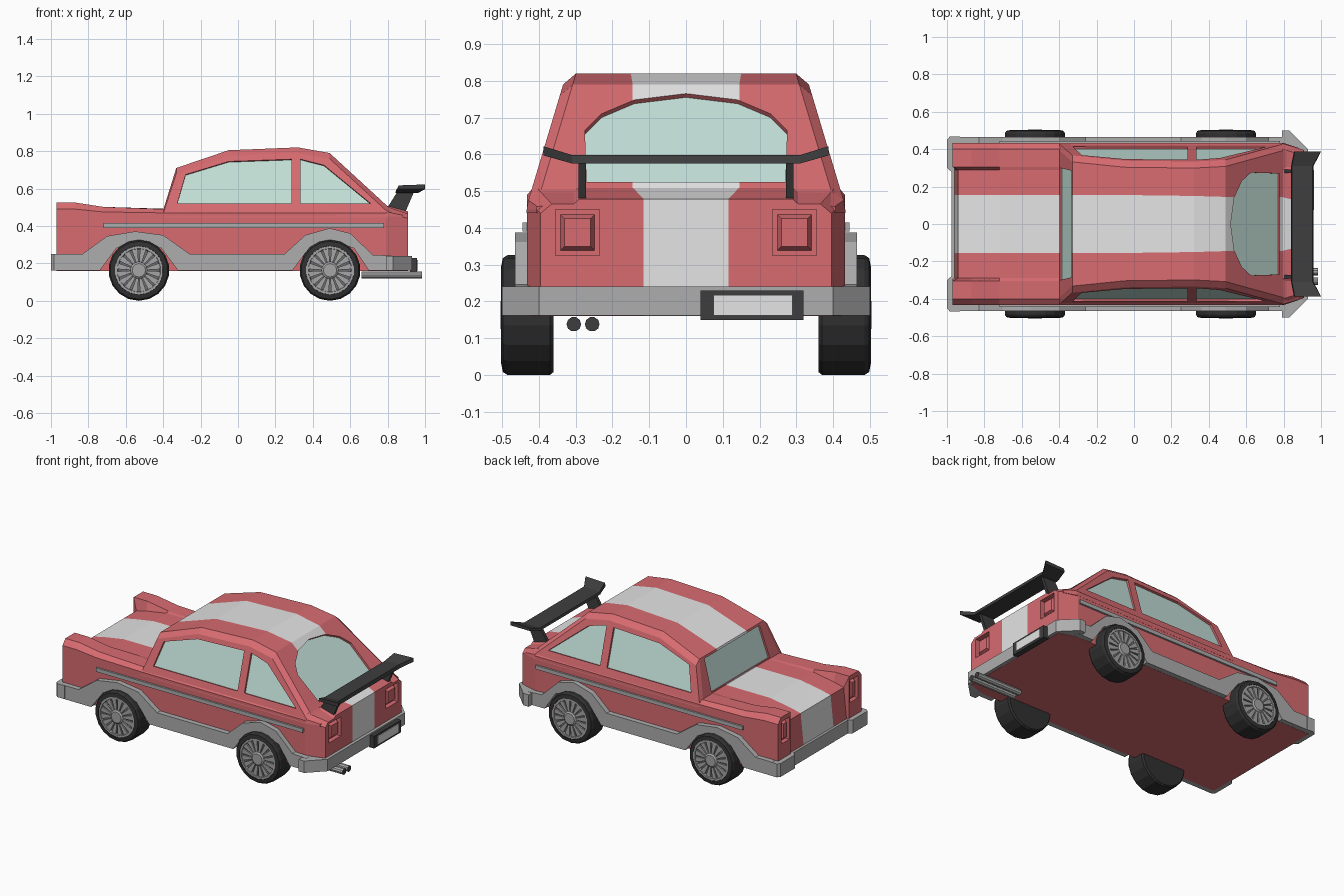
import bpy, bmesh, math
from mathutils import Vector

if "Cube" in bpy.data.objects:
    bpy.data.objects.remove(bpy.data.objects["Cube"])

COLOURS = [("body_red", (.68, .147, .163)), ("stripe_light_grey", (.78, .78, .78)),
           ("glass_teal", (.55, .75, .69)), ("trim_grey", (.42, .42, .42)),
           ("rim_grey", (.38, .38, .38)), ("rim_dark", (.15, .15, .15)),
           ("charcoal", (.048, .048, .048)), ("tyre_black", (.03, .03, .03))]
MATS = []
for n, c in COLOURS:
    m = bpy.data.materials.new(n)
    m.diffuse_color = (*c, 1)
    m.use_nodes = True
    m.node_tree.nodes["Principled BSDF"].inputs["Base Color"].default_value = m.diffuse_color
    MATS.append(m)
RED, STRIPE, GLASS, TRIM, RIM, RIMDARK, CHAR, TYRE = range(8)


def build(name, verts, faces, mat):
    """mat is one palette index or a list with one index per face"""
    bm = bmesh.new()
    vs = [bm.verts.new(v) for v in verts]
    for i, f in enumerate(faces):
        face = bm.faces.new([vs[k] for k in f])
        face.material_index = mat if isinstance(mat, int) else mat[i]
    bmesh.ops.recalc_face_normals(bm, faces=bm.faces)
    if bm.calc_volume(signed=True) < 0:
        bmesh.ops.reverse_faces(bm, faces=bm.faces)
    me = bpy.data.meshes.new(name)
    bm.to_mesh(me)
    bm.free()
    for m in MATS:
        me.materials.append(m)
    ob = bpy.data.objects.new(name, me)
    bpy.context.collection.objects.link(ob)
    return ob


def prism(name, a, b, mat, cap_mat=None):
    """solid between two matching rings; cap_mat colours the b end"""
    n = len(a)
    faces = [(i, (i + 1) % n, n + (i + 1) % n, n + i) for i in range(n)]
    faces += [tuple(range(n)), tuple(range(n, 2 * n))]
    mats = [mat] * (n + 1) + [mat if cap_mat is None else cap_mat]
    return build(name, list(a) + list(b), faces, mats)


def box(name, x, y, z, mat):
    ring = [(x[0], y[0]), (x[1], y[0]), (x[1], y[1]), (x[0], y[1])]
    return prism(name, [(*p, z[0]) for p in ring], [(*p, z[1]) for p in ring], mat)


def loft(name, stations, zbot):
    """stations: (x, half chain of (y, z) from stripe edge outward)"""
    verts, faces, mats = [], [], []
    for x, half in stations:
        chain = [(-y, z) for y, z in reversed(half)] + list(half)
        verts += [(x, y, z) for y, z in chain] + [(x, y, zbot) for y, z in chain]
    n = 2 * len(stations[0][1])
    w, mid, last = 2 * n, n // 2 - 1, len(stations) - 1
    for s in range(last):
        p, q = s * w, (s + 1) * w
        for k in range(n - 1):
            faces += [(p + k, p + k + 1, q + k + 1, q + k),
                      (p + n + k, p + n + k + 1, q + n + k + 1, q + n + k)]
            mats += [STRIPE if k == mid else RED, RED]
        for k in (0, n - 1):
            faces.append((p + k, q + k, q + n + k, p + n + k))
            mats.append(RED)
    for p in (0, last * w):
        for k in range(n - 1):
            faces.append((p + k, p + k + 1, p + n + k + 1, p + n + k))
            mats.append(STRIPE if k == mid else RED)
    return build(name, verts, faces, mats)


def cutter(pts, normal, depth, mat):
    n = Vector(normal).normalized()
    return prism("cutter", [Vector(p) + n * .1 for p in pts],
                 [Vector(p) - n * depth for p in pts], RED, mat)


def carve(ob, cutters):
    for c in cutters:
        m = ob.modifiers.new("cut", 'BOOLEAN')
        m.operation, m.solver, m.object = 'DIFFERENCE', 'EXACT', c
    dg = bpy.context.evaluated_depsgraph_get()
    dg.update()
    me = bpy.data.meshes.new_from_object(ob.evaluated_get(dg))
    ob.modifiers.clear()
    ob.data = me
    for c in cutters:
        bpy.data.objects.remove(c)


# lower body: x, stripe half width, side half width, hood z, fender z, shoulder z
rows = [(-.97, .155, .432, .45, .525, .49), (-.87, .155, .432, .467, .525, .49),
        (-.72, .155, .432, .492, .502, .475), (-.40, .155, .432, .492, .49, .47),
        (.79, .145, .432, .51, .505, .47), (.91, .115, .395, .478, .465, .44)]
body = loft("lower_body", [(x, [(s, c), (.29, c), (.305, f), (w - .03, f), (w, sh)])
                           for x, s, w, c, f, sh in rows], .16)
for v in body.data.vertices:                      # nose leans back between the fenders
    if v.co.x < -.96 and abs(v.co.y) < .3 and v.co.z > .3:
        v.co.x += .03


# cabin
def side_y(z):
    return .43 - .3 * (z - .47)


cab = []
for x, zt, s, k in [(-.40, .485, .155, 1), (-.33, .71, .155, 1), (-.05, .805, .155, 1),
                    (.32, .82, .15, 1), (.49, .79, .145, 1), (.80, .505, .145, 1),
                    (.88, .462, .12, .94)]:
    ze = max(zt - .03, .465) if zt > .47 else .458
    e = min(side_y(ze), .43) * k
    cab.append((x, [(s, zt), (e - .035, zt), (e, ze), (.433 * k, .45)]))
cabin = loft("cabin", cab, .44)

# recessed windows
door = [(-.325, .52), (-.28, .675), (-.05, .745), (.285, .757), (.285, .52)]
quarter = [(.335, .52), (.335, .757), (.46, .725), (.71, .52)]
cuts = []
for s in (1, -1):
    for poly in (door, quarter):
        cuts.append(cutter([(x, s * side_y(z), z) for x, z in poly], (0, s, .3), .014, GLASS))
screen = [(-.30, .498), (.30, .498), (.285, .697), (-.285, .697)]
cuts.append(cutter([(-.40 + .07 * (z - .485) / .225, y, z) for y, z in screen],
                   (-.225, 0, .07), .012, GLASS))
arch = [(.27, .525), (.275, .665), (.23, .71), (.14, .748), (0, .765)]
arch += [(-y, z) for y, z in reversed(arch[:-1])]
cuts.append(cutter([(.49 + .31 * (.79 - z) / .285, y, z) for y, z in arch],
                   (.285, 0, .31), .014, GLASS))
carve(cabin, cuts)

# lamp recesses with raised lenses
lamps = []
LAMPS = [("tail_lamp", .91, 1, .235, .355, .325, .45), ("head_lamp", -.97, -1, .315, .395, .35, .495)]
for s in (1, -1):
    for _, x, d, y0, y1, z0, z1 in LAMPS:
        ring = [(x, s * y, z) for y, z in ((y0, z0), (y1, z0), (y1, z1), (y0, z1))]
        lamps.append(cutter(ring, (d, 0, 0), .03, RED))
carve(body, lamps)
for s in (1, -1):
    for nm, x, d, y0, y1, z0, z1 in LAMPS:
        base, tip = [[(y0 + g, z0 + g), (y1 - g, z0 + g), (y1 - g, z1 - g), (y0 + g, z1 - g)]
                     for g in (.012, .025)]
        prism(nm, [(x - d * .035, s * y, z) for y, z in base],
              [(x - d * .004, s * y, z) for y, z in tip], RED)

# side skirts with wheel arches, and side mouldings
skirt = [(-.95, .16), (-.95, .25), (-.83, .25), (-.70, .345), (-.55, .37), (-.40, .35),
         (-.26, .25), (.25, .25), (.36, .35), (.49, .387), (.60, .36), (.72, .245), (.82, .24),
         (.82, .16), (.70, .16), (.62, .28), (.49, .32), (.38, .28), (.29, .16),
         (-.32, .16), (-.41, .28), (-.53, .315), (-.65, .28), (-.74, .16)]
for s in (1, -1):
    prism("side_skirt", [(x, s * .42, z + .001) for x, z in skirt],
          [(x, s * .465, z + .001) for x, z in skirt], TRIM)
    box("side_moulding", (-.72, .78), sorted((s * .425, s * .444)), (.39, .415), TRIM)

# bumpers from plan outlines
front = [(-.93, .467), (-.985, .467), (-1, .45), (-1, .30), (-.977, .28)]
rear = [(.79, .465), (.79, .50), (.83, .50), (.93, .40)]
for nm, half, z in (("front_bumper", front, .25), ("rear_bumper", rear, .24)):
    ring = half + [(x, -y) for x, y in reversed(half)]
    prism(nm, [(*p, .162) for p in ring], [(*p, z) for p in ring], TRIM)

# number plate and exhausts
box("plate_frame", (.92, .958), (.04, .32), (.15, .23), CHAR)
box("plate", (.955, .963), (.075, .29), (.162, .218), STRIPE)
for y in (-.305, -.255):
    ring = [(y + .02 * math.cos(a), .138 + .02 * math.sin(a))
            for a in (i * math.tau / 10 for i in range(10))]
    prism("exhaust", [(.66, *p) for p in ring], [(.985, *p) for p in ring], TRIM, CHAR)


# wheels
def lathe(name, prof, cx, s, mat, seg=18):
    cz, n = .163, len(prof)
    verts = [(cx + r * math.sin(i * math.tau / seg), s * y, cz - r * math.cos(i * math.tau / seg))
             for r, y in prof for i in range(seg)]
    faces = [(j * seg + i, j * seg + (i + 1) % seg, (j + 1) * seg + (i + 1) % seg, (j + 1) * seg + i)
             for j in range(n - 1) for i in range(seg)]
    faces += [tuple(range(seg)), tuple(range((n - 1) * seg, n * seg))]
    build(name, verts, faces, mat)


for cx in (-.53, .492):
    for s in (1, -1):
        lathe("tyre", [(.155, .36), (.163, .37), (.163, .485), (.155, .498), (.13, .503), (.124, .485)],
              cx, s, TYRE)
        lathe("wheel_disc", [(.127, .47), (.127, .488)], cx, s, RIMDARK)
        lathe("rim_ring", [(.13, .485), (.13, .501), (.117, .501), (.113, .487)], cx, s, RIM)
        lathe("hub", [(.046, .48), (.046, .498), (.036, .505)], cx, s, RIM, 12)
        for i in range(16):
            a = (i + .5) * math.tau / 16
            u, v = Vector((math.cos(a), 0, math.sin(a))), Vector((-math.sin(a), 0, math.cos(a)))
            c = Vector((cx, 0, .163))
            ring = [c + u * r + v * w for r, w in ((.04, -.006), (.12, -.017), (.12, .017), (.04, .006))]
            prism("spoke", [p + Vector((0, s * .485, 0)) for p in ring],
                  [p + Vector((0, s * .497, 0)) for p in ring], RIM)

# rear wing with raised tips, on two struts
mid = [(.84, .575), (.845, .59), (.955, .598), (.96, .575)]
tip = [(.855, .597), (.86, .617), (1, .622), (1, .597)]
sections = [(-.388, tip), (-.31, mid), (.31, mid), (.388, tip)]
faces = [(4 * j + i, 4 * j + (i + 1) % 4, 4 * j + 4 + (i + 1) % 4, 4 * j + 4 + i)
         for j in range(3) for i in range(4)] + [(0, 1, 2, 3), (12, 13, 14, 15)]
build("rear_wing", [(x, y, z) for y, sec in sections for x, z in sec], faces, CHAR)
strut = [(.80, .50), (.85, .58), (.94, .58), (.895, .475)]
for s in (1, -1):
    prism("wing_strut", [(x, s * .272, z) for x, z in strut], [(x, s * .292, z) for x, z in strut], CHAR)
